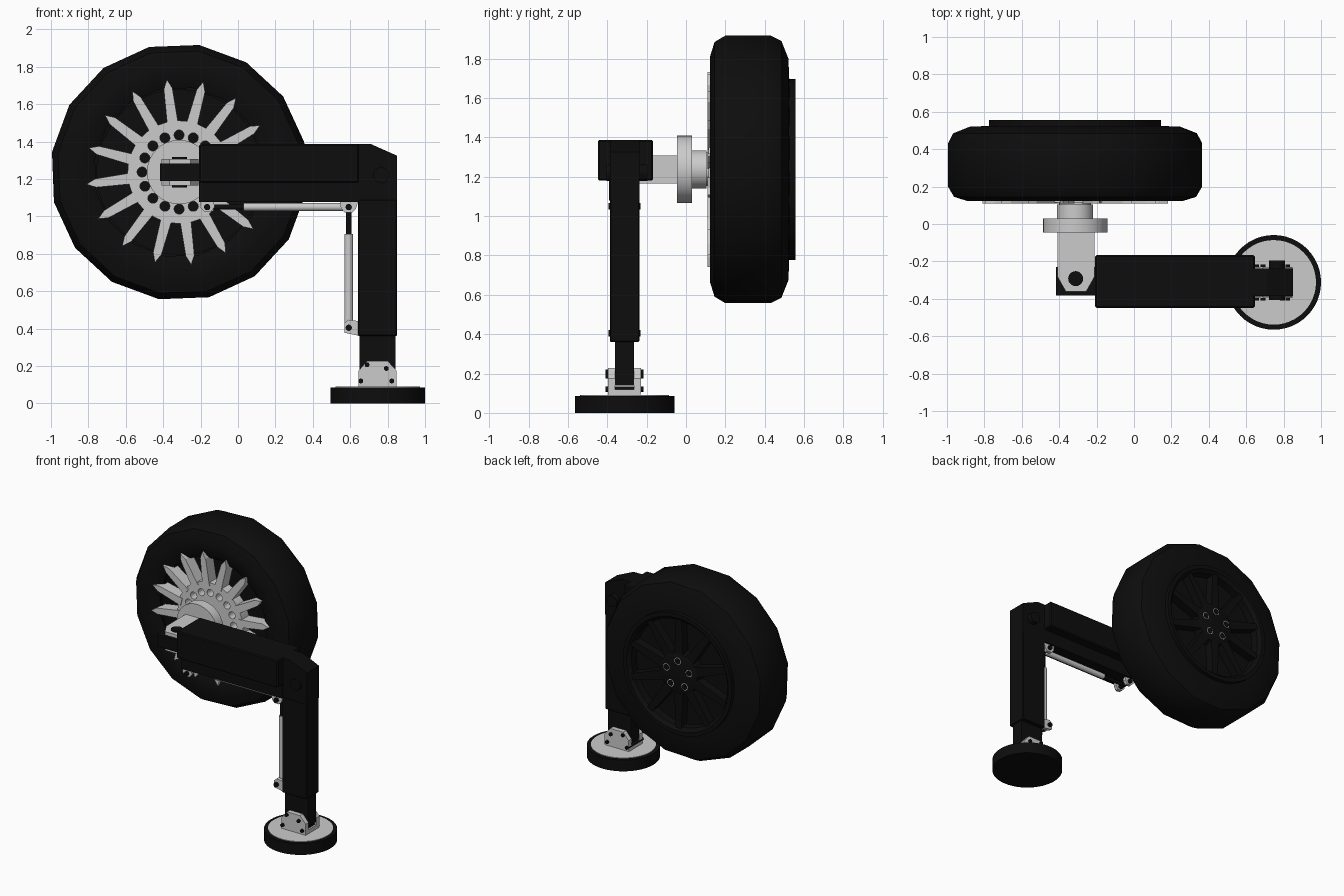
import bpy, bmesh
from math import pi, sin, cos, radians
from mathutils import Vector

if "Cube" in bpy.data.objects:
    bpy.data.objects.remove(bpy.data.objects["Cube"])

black = bpy.data.materials.new("black")
black.diffuse_color = (0.004, 0.004, 0.004, 1)
black.use_nodes = True
black.node_tree.nodes["Principled BSDF"].inputs["Base Color"].default_value = black.diffuse_color
WX, WZ = -0.315, 1.237          # wheel centre
LY = -0.312                     # centre plane of arm and leg


def finish(name, bm, mat=None, bevel=0, smooth=False):
    bmesh.ops.recalc_face_normals(bm, faces=bm.faces)
    me = bpy.data.meshes.new(name)
    bm.to_mesh(me)
    bm.free()
    ob = bpy.data.objects.new(name, me)
    bpy.context.collection.objects.link(ob)
    if mat:
        me.materials.append(mat)
    if bevel:
        m = ob.modifiers.new("bevel", 'BEVEL')
        m.width, m.segments = bevel, 1
    if smooth:
        bpy.ops.object.select_all(action='DESELECT')
        ob.select_set(True)
        bpy.context.view_layer.objects.active = ob
        bpy.ops.object.shade_smooth_by_angle(angle=radians(35))
    return ob


def place(axis, p, t):
    return {'x': (t, p[0], p[1]), 'y': (p[0], t, p[1]), 'z': (p[0], p[1], t)}[axis]


def add_prism(bm, axis, pts, a, b):
    lo = [bm.verts.new(place(axis, p, a)) for p in pts]
    hi = [bm.verts.new(place(axis, p, b)) for p in pts]
    bm.faces.new(lo)
    bm.faces.new(hi[::-1])
    for i in range(len(pts)):
        j = (i + 1) % len(pts)
        bm.faces.new((lo[i], lo[j], hi[j], hi[i]))


def ring(c, r, n=24, off=0.0):
    return [(c[0] + r * cos(off + 2 * pi * i / n), c[1] + r * sin(off + 2 * pi * i / n)) for i in range(n)]


def prism(name, axis, pts, a, b, mat=None, bevel=0, smooth=False):
    bm = bmesh.new()
    add_prism(bm, axis, pts, a, b)
    return finish(name, bm, mat, bevel, smooth)


def box(name, x0, x1, y0, y1, z0, z1, mat=None, bevel=0):
    return prism(name, 'z', [(x0, y0), (x1, y0), (x1, y1), (x0, y1)], z0, z1, mat, bevel)


def cyl(name, axis, c, r, a, b, mat=None, n=32):
    return prism(name, axis, ring(c, r, n), a, b, mat, smooth=True)


def lathe(name, prof, n, off=0.0, mat=None):
    """Closed (radius, y) profile turned round the wheel axle."""
    bm = bmesh.new()
    rows = []
    for i in range(n):
        t = off + 2 * pi * i / n
        rows.append([bm.verts.new((WX + r * cos(t), y, WZ + r * sin(t))) for r, y in prof])
    for i in range(n):
        A, B = rows[i], rows[(i + 1) % n]
        for k in range(len(prof)):
            m = (k + 1) % len(prof)
            bm.faces.new((A[k], A[m], B[m], B[k]))
    return finish(name, bm, mat, smooth=True)


def radial(name, shape, n, off, a, b, mat=None):
    """Repeat a (radius, sideways) outline round the axle."""
    bm = bmesh.new()
    for i in range(n):
        t = off + 2 * pi * i / n
        add_prism(bm, 'y', [(WX + r * cos(t) - s * sin(t), WZ + r * sin(t) + s * cos(t))
                            for r, s in shape], a, b)
    return finish(name, bm, mat)


# Tyre, coarse 16-sided
lathe("tyre", [(.455, .15), (.51, .125), (.58, .122), (.655, .145), (.688, .2), (.688, .43),
               (.66, .485), (.57, .52), (.455, .525)], 16, radians(81), black)

# Outer rim with recessed dish, spokes and bolts
lathe("rim", [(.455, .16), (.46, .555), (.43, .555), (.405, .53), (.40, .47), (.44, .45), (.44, .16)],
      48, 0, black)
cyl("rim_dish", 'y', (WX, WZ), .445, .28, .475, black, 48)
radial("rim_spokes", [(.08, -.04), (.43, -.022), (.43, .022), (.08, .04)], 10, radians(90), .46, .54, black)
lathe("rim_hub", [(.001, .46), (.17, .46), (.155, .54), (.13, .548), (.001, .548)], 32, 0, black)
for i in range(5):
    t = radians(90 + 72 * i)
    c = (WX + .1 * cos(t), WZ + .1 * sin(t))
    cyl("wheel_bolt_ring", 'y', c, .027, .54, .551, None, 16)
    cyl("wheel_bolt", 'y', c, .022, .54, .554, black, 16)

# Inner hub disc with a circle of holes
disc = prism("hub_disc", 'y', ring((WX, WZ), .275, 48), .115, .2, smooth=True)
bm = bmesh.new()
for p in ring((WX, WZ), .198, 16):
    add_prism(bm, 'y', ring(p, .027, 14), .05, .26)
cutter = finish("hole_cutter", bm)
cutter.hide_render = True
cutter.hide_set(True)
m = disc.modifiers.new("holes", 'BOOLEAN')
m.operation, m.object, m.solver = 'DIFFERENCE', cutter, 'EXACT'

# Pointed grey inner spokes
radial("inner_spokes", [(.25, -.03), (.45, -.023), (.5, 0), (.45, .023), (.25, .03)], 16, radians(7.5), .11, .2)

# Axle and flange
cyl("flange", 'y', (WX, WZ), .172, -.045, .03)
cyl("axle_drum", 'y', (WX, WZ), .097, .025, .105)
cyl("axle_stub", 'y', (WX, WZ), .085, .1, .3)

# Steering knuckle: grey fork round a black block
box("knuckle_body", -.41, -.21, -.2, -.04, 1.165, 1.308)
fork = [(-.41, -.19), (-.21, -.19), (-.21, -.28), (-.255, -.36), (-.365, -.36), (-.41, -.28)]
prism("fork_plate_top", 'z', fork, 1.28, 1.308)
prism("fork_plate_bottom", 'z', fork, 1.165, 1.193)
box("pivot_block", -.417, -.19, -.383, -.23, 1.19, 1.283, black)
cyl("king_pin", 'z', (-.312, -.292), .04, 1.155, 1.318, black, 20)

# Upper arm: wide upper box over narrower keel, and elbow lug
box("upper_arm", -.208, .648, -.448, -.167, 1.18, 1.387, black, .008)
box("arm_keel", -.208, .648, -.39, -.235, 1.078, 1.19, black)
prism("elbow", 'y', [(.6, 1.08), (.85, 1.08), (.85, 1.325), (.71, 1.387), (.6, 1.387)], -.385, -.237, black)
cyl("elbow_pin", 'y', (.765, 1.22), .043, -.405, -.195, black, 16)

# Leg with sliding inner section
box("leg_sleeve", .642, .85, -.387, -.237, .36, 1.09, black, .005)
box("leg_inner", .65, .842, -.36, -.264, .14, .4, black)

# Foot pad and ankle bracket
cyl("foot_pad", 'z', (.747, LY), .253, 0, .086, black, 48)
cyl("foot_plate", 'z', (.747, LY), .226, .07, .09, None, 48)
box("ankle_base", .645, .848, -.395, -.232, .085, .12)
cheek = [(.645, .1), (.848, .1), (.848, .175), (.8, .228), (.69, .228), (.645, .175)]
for a, b in ((-.395, -.36), (-.264, -.229)):
    prism("ankle_cheek", 'y', cheek, a, b)
for p in ((.69, .207), (.793, .187), (.656, .12), (.822, .12)):
    cyl("ankle_bolt", 'y', p, .013, -.41, -.216, black, 12)


# Hydraulic cylinders under arm and beside leg
def lug(name, pts, pin):
    for s in (-1, 1):
        y = LY + s * .052
        prism(name, 'y', pts, y - .013, y + .013)
    cyl(name + "_pin", 'y', pin, .017, -.393, -.231, black, 12)


lug("arm_lug", [(-.2, 1.085), (-.13, 1.085), (-.125, 1.05), (-.145, 1.025), (-.18, 1.025), (-.205, 1.05)], (-.165, 1.05))
lug("elbow_lug", [(.545, 1.085), (.645, 1.085), (.63, 1.04), (.61, 1.02), (.57, 1.02), (.55, 1.045)], (.592, 1.05))
lug("leg_lug", [(.645, .362), (.57, .378), (.57, .43), (.59, .448), (.645, .44)], (.592, .405))
cyl("arm_cylinder", 'x', (LY, 1.05), .021, .03, .57, None, 20)
cyl("arm_piston", 'x', (LY, 1.05), .013, -.165, .04, black, 16)
cyl("leg_cylinder", 'z', (.592, LY), .023, .39, .906, None, 20)
cyl("leg_piston", 'z', (.592, LY), .014, .9, 1.05, black, 16)
